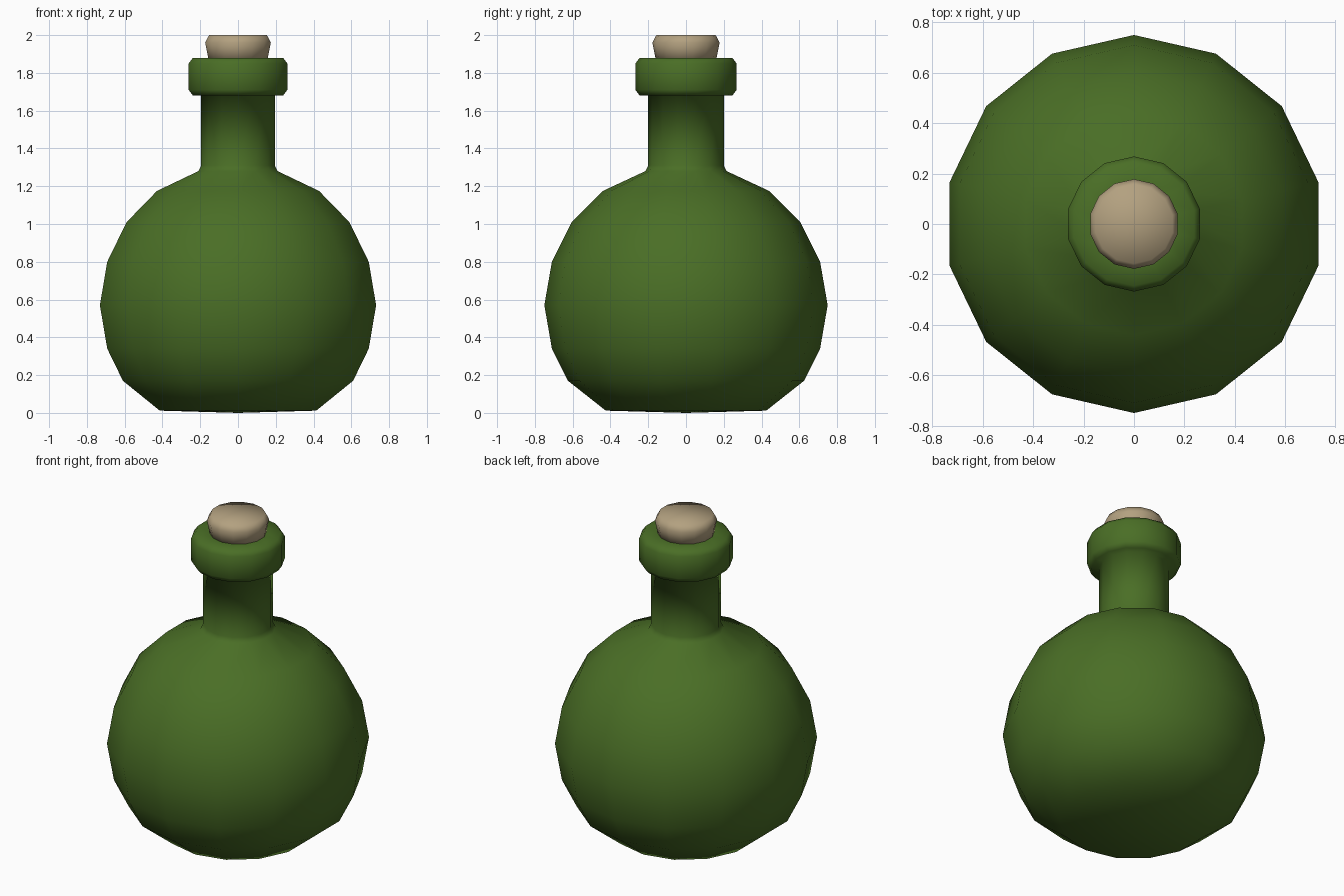
import bpy, bmesh, math

if "Cube" in bpy.data.objects:
    bpy.data.objects.remove(bpy.data.objects["Cube"])

SIDES = 14


def material(name, rgb):
    m = bpy.data.materials.new(name)
    m.diffuse_color = (*rgb, 1)
    m.use_nodes = True
    m.node_tree.nodes["Principled BSDF"].inputs["Base Color"].default_value = m.diffuse_color
    return m


def lathe(name, profile, mat):
    """Revolve (radius, z) points around z; a zero radius makes a pole."""
    bm = bmesh.new()
    rings = []
    for r, z in profile:
        if r == 0:
            rings.append([bm.verts.new((0, 0, z))] * SIDES)
        else:
            rings.append([bm.verts.new((-r * math.sin(2 * math.pi * i / SIDES),
                                        r * math.cos(2 * math.pi * i / SIDES), z))
                          for i in range(SIDES)])
    for a, b in zip(rings, rings[1:]):
        for i in range(SIDES):
            j = (i + 1) % SIDES
            bm.faces.new(list(dict.fromkeys((a[i], a[j], b[j], b[i]))))
    bmesh.ops.recalc_face_normals(bm, faces=bm.faces)
    for f in bm.faces:
        f.smooth = True
    me = bpy.data.meshes.new(name)
    bm.to_mesh(me)
    bm.free()
    me.materials.append(mat)
    ob = bpy.data.objects.new(name, me)
    bpy.context.collection.objects.link(ob)
    return ob


glass = material("green glass", (0.068, 0.156, 0.019))
cork = material("cork tan", (0.45, 0.355, 0.215))

# Round body, neck and rolled lip in one profile
lathe("bottle", [(0, 0.0), (0.425, 0.012), (0.625, 0.17), (0.71, 0.34),
                 (0.75, 0.57), (0.71, 0.80), (0.605, 1.01), (0.44, 1.175),
                 (0.215, 1.28), (0.2, 1.31), (0.2, 1.68), (0.245, 1.68),
                 (0.268, 1.71), (0.268, 1.85), (0.245, 1.88), (0.15, 1.88),
                 (0, 1.87)], glass)

# Tapered stopper with a chamfered top
lathe("stopper", [(0, 1.86), (0.158, 1.86), (0.178, 1.96), (0.157, 2.0),
                  (0, 2.0)], cork)
